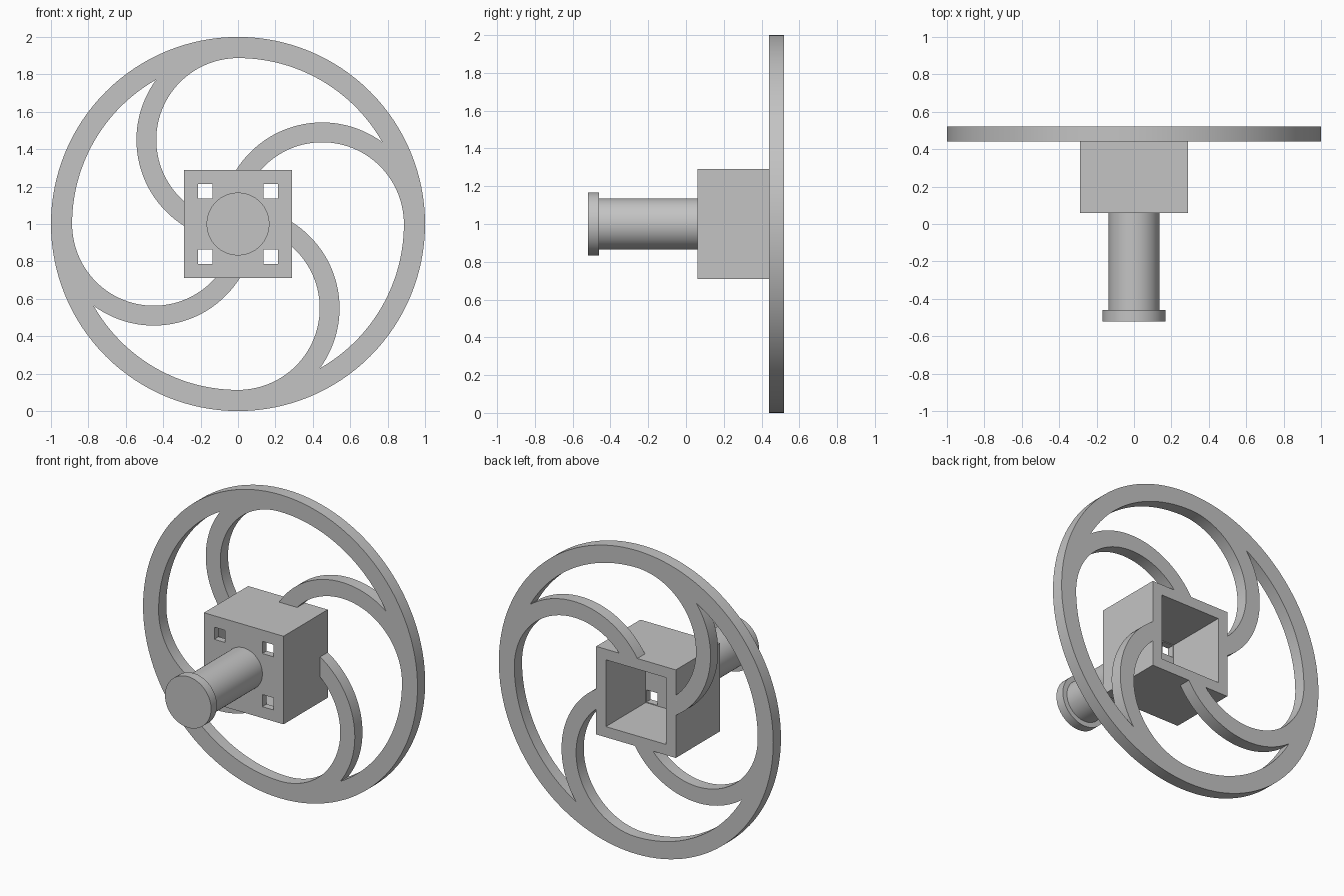
import bpy, bmesh, math
from math import radians, asin, atan2, degrees, sqrt

if "Cube" in bpy.data.objects:
    bpy.data.objects.remove(bpy.data.objects["Cube"], do_unlink=True)

grey = bpy.data.materials.new("plain grey")
grey.use_nodes = True
colour = (0.55, 0.55, 0.55, 1)
grey.diffuse_color = colour
grey.node_tree.nodes["Principled BSDF"].inputs["Base Color"].default_value = colour

CENTRE_Z = 1.0


def arc(cx, cy, r, a0, a1, n):
    """Points on an arc, angles in degrees, both ends included."""
    return [(cx + r * math.cos(radians(a0 + (a1 - a0) * i / n)),
             cy + r * math.sin(radians(a0 + (a1 - a0) * i / n))) for i in range(n + 1)]


def circle(r, n=96):
    return arc(0, 0, r, 0, 360, n)[:-1]


def square(half, cx=0, cy=0):
    return [(cx + half * i, cy + half * j) for i, j in ((-1, -1), (1, -1), (1, 1), (-1, 1))]


def turn(points, quarter):
    """Rotate points clockwise by quarter turns."""
    for _ in range(quarter):
        points = [(y, -x) for x, y in points]
    return points


def plate(name, outlines, front, back):
    """Fill the outlines (inner ones become holes) and extrude along y."""
    curve = bpy.data.curves.new(name, 'CURVE')
    curve.dimensions = '2D'
    curve.fill_mode = 'BOTH'
    curve.extrude = (back - front) / 2
    for pts in outlines:
        spline = curve.splines.new('POLY')
        spline.points.add(len(pts) - 1)
        for p, (x, y) in zip(spline.points, pts):
            p.co = (x, y, 0, 1)
        spline.use_cyclic_u = True
    temp = bpy.data.objects.new(name + " outline", curve)
    bpy.context.collection.objects.link(temp)
    graph = bpy.context.evaluated_depsgraph_get()
    mesh = bpy.data.meshes.new_from_object(temp.evaluated_get(graph))
    bpy.data.objects.remove(temp, do_unlink=True)
    bpy.data.curves.remove(curve)

    bm = bmesh.new()
    bm.from_mesh(mesh)
    bmesh.ops.remove_doubles(bm, verts=bm.verts, dist=0.0001)
    bmesh.ops.recalc_face_normals(bm, faces=bm.faces)
    bm.to_mesh(mesh)
    bm.free()
    mesh.materials.clear()
    mesh.materials.append(grey)
    obj = bpy.data.objects.new(name, mesh)
    bpy.context.collection.objects.link(obj)
    obj.rotation_euler.x = radians(90)
    obj.location = (0, (front + back) / 2, CENTRE_Z)
    bpy.ops.object.select_all(action='DESELECT')
    obj.select_set(True)
    bpy.context.view_layer.objects.active = obj
    bpy.ops.object.shade_smooth_by_angle(angle=radians(30))
    return obj


# Wheel dimensions: rim, curved spokes and square hub
RIM, HUB, BORE = 0.887, 0.29, 0.22
SPOKE_X, SPOKE_IN, SPOKE_OUT = 0.45, 0.437, 0.543

# Where a spoke's outer edge meets the rim
tip_x = (RIM ** 2 - SPOKE_OUT ** 2 + SPOKE_X ** 2) / (2 * SPOKE_X)
tip_y = sqrt(RIM ** 2 - tip_x ** 2)
rim_angle = degrees(atan2(tip_y, tip_x))
tip_angle = degrees(atan2(tip_y, tip_x - SPOKE_X))
foot_in = 180 - degrees(asin(HUB / SPOKE_IN))
foot_out = 180 - degrees(asin(HUB / SPOKE_OUT))

# One window between two neighbouring spokes
window = arc(SPOKE_X, 0, SPOKE_IN, foot_in, 0, 40)
window += arc(0, 0, RIM, 0, rim_angle - 90, 28)[1:]
window += turn(arc(SPOKE_X, 0, SPOKE_OUT, tip_angle, foot_out, 32), 1)[1:]
window.append((HUB, HUB))

# Wheel with rim, spokes and hub in one plate
plate("spoked_wheel",
      [circle(1.0, 128), square(BORE)] + [turn(window, k) for k in range(4)], 0.44, 0.52)

# Hollow square housing, open at the back
plate("housing_walls", [square(HUB), square(BORE)], 0.105, 0.44)
holes = [square(0.04, 0.175 * i, 0.175 * j) for i in (-1, 1) for j in (-1, 1)]
plate("housing_front", [square(HUB)] + holes, 0.06, 0.105)

# Handle and its end cap
plate("handle_shaft", [circle(0.136, 64)], -0.46, 0.06)
plate("handle_cap", [circle(0.168, 64)], -0.52, -0.46)
